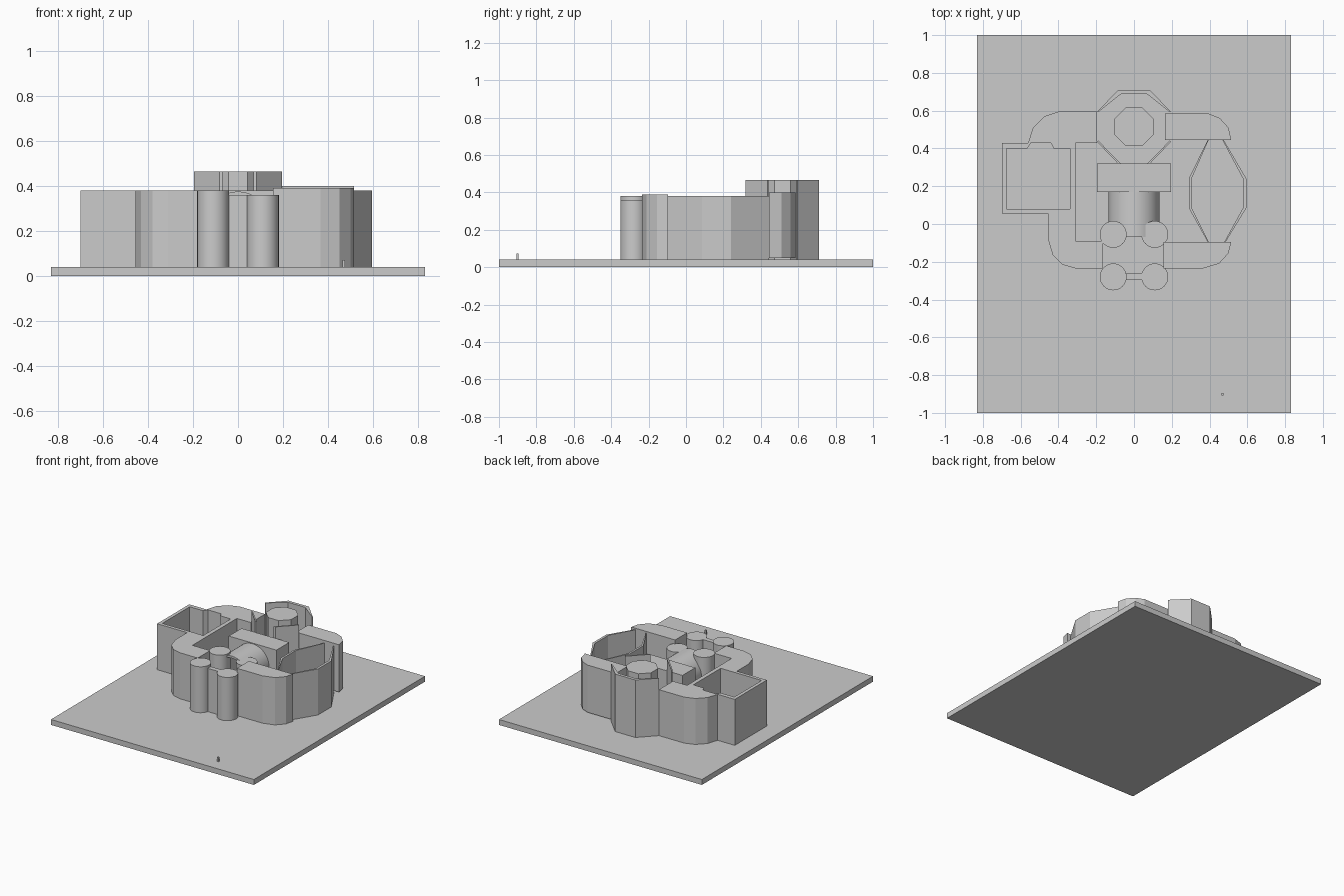
import bpy, bmesh, math

if "Cube" in bpy.data.objects:
    bpy.data.objects.remove(bpy.data.objects["Cube"])

G = 0.04  # top of the ground slab


def prism(name, pts, z0, z1):
    """Extrude a plan outline between two heights."""
    bm = bmesh.new()
    face = bm.faces.new([bm.verts.new((x, y, z0)) for x, y in pts])
    ext = bmesh.ops.extrude_face_region(bm, geom=[face])
    for v in ext["geom"]:
        if isinstance(v, bmesh.types.BMVert):
            v.co.z = z1
    bmesh.ops.recalc_face_normals(bm, faces=bm.faces)
    me = bpy.data.meshes.new(name)
    bm.to_mesh(me)
    bm.free()
    ob = bpy.data.objects.new(name, me)
    bpy.context.collection.objects.link(ob)
    return ob


def box(name, x0, x1, y0, y1, z0, z1):
    return prism(name, [(x0, y0), (x1, y0), (x1, y1), (x0, y1)], z0, z1)


def smooth(ob):
    bpy.ops.object.select_all(action='DESELECT')
    ob.select_set(True)
    bpy.context.view_layer.objects.active = ob
    bpy.ops.object.shade_smooth_by_angle(angle=math.radians(30))


def column(name, x, y, r, z1, n, turn=0.0):
    pts = [(x + r * math.cos(turn + i * math.tau / n),
            y + r * math.sin(turn + i * math.tau / n)) for i in range(n)]
    return prism(name, pts, G, z1)


# Ground slab and small marker post
box("ground_slab", -0.83, 0.83, -1, 1, 0, G)
box("marker_post", 0.463, 0.475, -0.907, -0.895, G, 0.072)

# West wing: C-shaped solid block with rounded corners
prism("west_wing", [
    (-0.195, 0.595), (-0.40, 0.595), (-0.475, 0.57), (-0.535, 0.51), (-0.56, 0.43),
    (-0.34, 0.43), (-0.34, 0.055), (-0.455, 0.055), (-0.455, -0.08), (-0.43, -0.165),
    (-0.38, -0.215), (-0.31, -0.235), (-0.165, -0.235), (-0.165, -0.09),
    (-0.31, -0.09), (-0.31, 0.43), (-0.195, 0.43)], G, 0.38)

# West room: thin walls with a splayed opening to the wing
prism("west_room_wall", [
    (-0.70, 0.055), (-0.34, 0.055), (-0.34, 0.08), (-0.675, 0.08), (-0.675, 0.40),
    (-0.565, 0.40), (-0.545, 0.43), (-0.70, 0.43)], G, 0.38)
prism("west_room_return_wall", [
    (-0.44, 0.43), (-0.425, 0.40), (-0.34, 0.40), (-0.34, 0.43)], G, 0.38)

# East blocks with rounded outer corners
prism("south_east_block", [
    (0.155, -0.235), (0.365, -0.235), (0.45, -0.21), (0.50, -0.155),
    (0.515, -0.095), (0.155, -0.095)], G, 0.39)
prism("north_east_block", [
    (0.165, 0.445), (0.515, 0.445), (0.50, 0.51), (0.455, 0.56),
    (0.395, 0.585), (0.165, 0.585)], 0.05, 0.40)

# East room: two faceted walls tapering to their ends
prism("east_room_inner_wall", [
    (0.39, 0.445), (0.29, 0.24), (0.29, 0.085), (0.39, -0.095),
    (0.395, -0.095), (0.305, 0.085), (0.305, 0.24), (0.395, 0.445)], G, 0.38)
prism("east_room_outer_wall", [
    (0.475, 0.445), (0.595, 0.24), (0.595, 0.085), (0.485, -0.095),
    (0.478, -0.095), (0.577, 0.085), (0.577, 0.24), (0.468, 0.445)], G, 0.38)

# North tower: tapered back wall, two diagonal blades, octagonal core
prism("tower_back_wall", [
    (0.195, 0.595), (0.083, 0.71), (-0.083, 0.71), (-0.195, 0.595),
    (-0.19, 0.592), (-0.07, 0.687), (0.07, 0.687), (0.19, 0.592)], G, 0.465)
for s, side in ((-1, "left"), (1, "right")):
    prism("tower_blade_" + side, [
        (s * 0.195, 0.435), (s * 0.083, 0.318), (s * 0.068, 0.318),
        (s * 0.19, 0.442)], G, 0.465)
column("tower_core", 0, 0.515, 0.111, 0.465, 8, math.pi / 8)

# Central hall
box("central_hall", -0.195, 0.195, 0.17, 0.32, G, 0.38)

# Barrel vault leading from the gate to the hall
R, T, N, AX = 0.135, 0.015, 24, 0.24
arc = [math.pi * i / N for i in range(N + 1)]
profile = [(R, G)] + [(R * math.cos(a), AX + R * math.sin(a)) for a in arc] + [(-R, G)]
r = R - T
profile += [(-r, G)] + [(r * math.cos(a), AX + r * math.sin(a)) for a in reversed(arc)] + [(r, G)]
vault = prism("barrel_vault", profile, -0.17, 0.07)
vault.rotation_euler.x = math.pi / 2
smooth(vault)

# Gate: four round columns and the front panel between them
for x, side, top in ((-0.11, "left", 0.38), (0.11, "right", 0.36)):
    for y, pos in ((-0.28, "front"), (-0.055, "back")):
        smooth(column(f"gate_column_{pos}_{side}", x, y, 0.071, top, 32))
box("gate_panel", -0.05, 0.05, -0.295, -0.26, G, 0.36)
